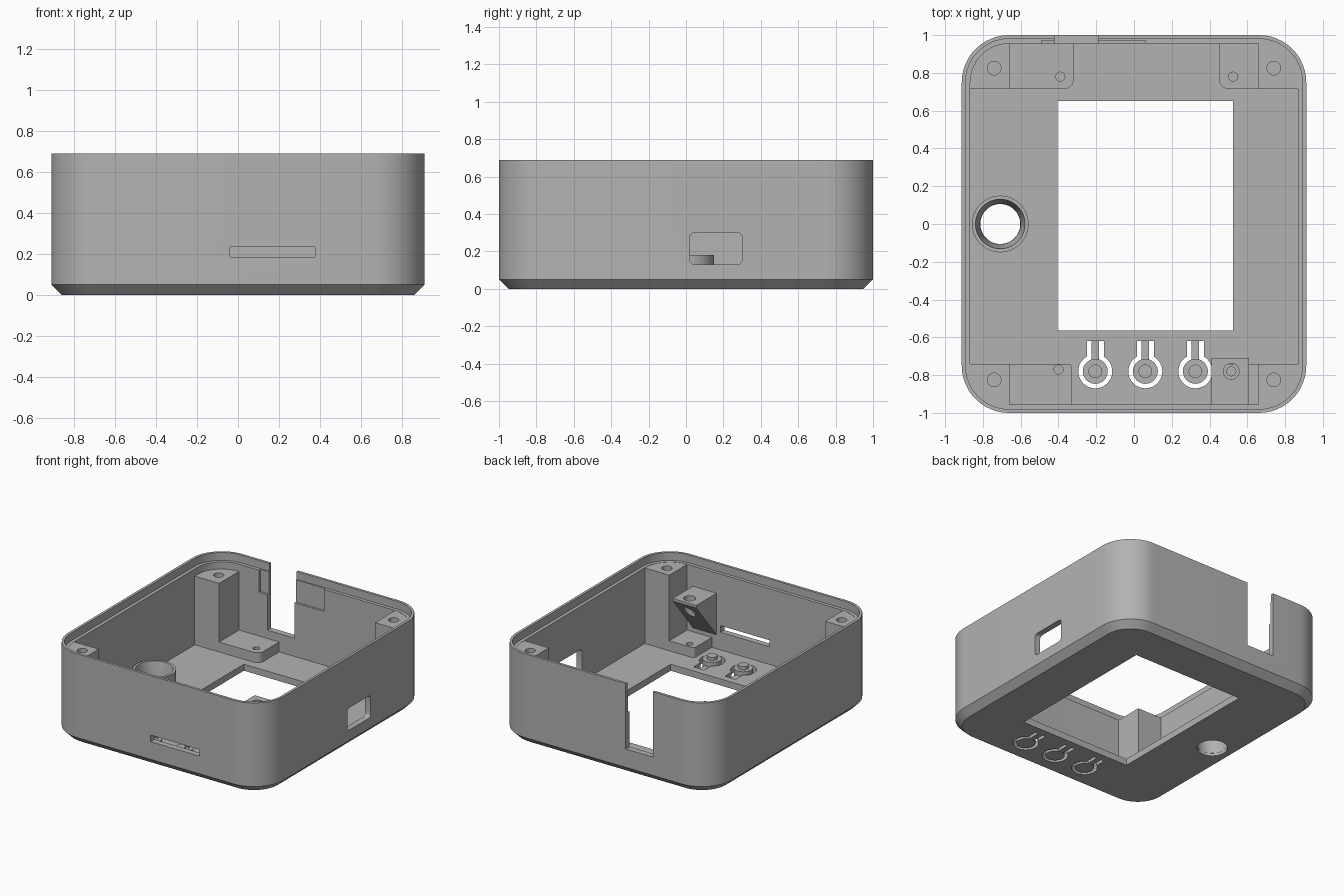
import bpy, bmesh, math
from mathutils import Vector

cube = bpy.data.objects.get("Cube")
if cube:
    bpy.data.objects.remove(cube, do_unlink=True)

grey = bpy.data.materials.new("light grey plastic")
grey.use_nodes = True
GREY = (0.45, 0.45, 0.45, 1)
grey.diffuse_color = GREY
grey.node_tree.nodes["Principled BSDF"].inputs["Base Color"].default_value = GREY


def rounded(x0, x1, y0, y1, radii, steps=12):
    """Rectangle outline; radii run from the (x0, y0) corner anticlockwise."""
    if not isinstance(radii, (list, tuple)):
        radii = [radii] * 4
    pts = []
    corners = [(x0, y0, 1, 1), (x1, y0, -1, 1), (x1, y1, -1, -1), (x0, y1, 1, -1)]
    for i, (x, y, sx, sy) in enumerate(corners):
        r = radii[i]
        if r == 0:
            pts.append((x, y))
            continue
        for k in range(steps + 1):
            a = math.pi + (i + k / steps) * math.pi / 2
            pts.append((x + sx * r + r * math.cos(a), y + sy * r + r * math.sin(a)))
    return pts


def circle(x, y, r, n=40):
    return [(x + r * math.cos(2 * math.pi * k / n), y + r * math.sin(2 * math.pi * k / n))
            for k in range(n)]


def loft(name, rings, axis="z"):
    """Closed solid through (outline, level) rings along an axis."""
    place = {"z": lambda a, b, h: (a, b, h),
             "x": lambda a, b, h: (h, a, b),
             "y": lambda a, b, h: (a, h, b)}[axis]
    bm = bmesh.new()
    loops = [[bm.verts.new(place(a, b, h)) for a, b in pts] for pts, h in rings]
    n = len(loops[0])
    bm.faces.new(loops[0])
    bm.faces.new(loops[-1])
    for low, high in zip(loops, loops[1:]):
        for i in range(n):
            j = (i + 1) % n
            bm.faces.new((low[i], low[j], high[j], high[i]))
    bmesh.ops.recalc_face_normals(bm, faces=bm.faces)
    mesh = bpy.data.meshes.new(name)
    bm.to_mesh(mesh)
    bm.free()
    mesh.materials.append(grey)
    obj = bpy.data.objects.new(name, mesh)
    bpy.context.collection.objects.link(obj)
    return obj


def prism(name, pts, lo, hi, axis="z"):
    return loft(name, [(pts, lo), (pts, hi)], axis)


def box(name, x0, x1, y0, y1, z0, z1):
    return prism(name, rounded(x0, x1, y0, y1, 0), z0, z1)


def activate(obj):
    bpy.ops.object.select_all(action="DESELECT")
    obj.select_set(True)
    bpy.context.view_layer.objects.active = obj


def cut(obj, *cutters):
    """Subtract the cutters one by one, then discard them."""
    activate(obj)
    for cutter in cutters:
        cutter.hide_render = True
        mod = obj.modifiers.new("cut", "BOOLEAN")
        mod.operation, mod.solver, mod.object = "DIFFERENCE", "EXACT", cutter
        bpy.ops.object.modifier_apply(modifier=mod.name)
        bpy.data.objects.remove(cutter, do_unlink=True)


def smooth(obj):
    activate(obj)
    bpy.ops.object.shade_smooth_by_angle(angle=math.radians(30))


W, D, H = 0.912, 1.0, 0.69
FLOOR, LEDGE, PLATFORM = 0.05, 0.63, 0.126


def outline(inset, r):
    return rounded(-W + inset, W - inset, -D + inset, D - inset, r)


# Tray shell with chamfered bottom, cavity and stepped lip
shell = loft("case_shell", [(outline(0.05, 0.20), 0), (outline(0, 0.25), 0.05), (outline(0, 0.25), H)])
cut(shell,
    prism("cavity", outline(0.045, 0.205), FLOOR, H + 0.1),
    prism("lip_step", outline(0.02, 0.23), LEDGE, H + 0.1))

# Screen window, rear cable notch with inner recess, side port and front slot
cut(shell,
    box("screen_window", -0.405, 0.525, -0.565, 0.65, -0.1, 0.1),
    box("rear_notch", -0.42, -0.19, 0.9, 1.1, 0.19, 0.8),
    box("rear_recess", -0.49, 0.06, 0.9, 0.972, 0.46, 0.8),
    prism("side_port", rounded(0.02, 0.30, 0.13, 0.30, 0.025, 5), 0.8, 1.0, "x"),
    prism("front_slot", rounded(-0.04, 0.375, 0.185, 0.235, 0), -1.1, -0.9, "y"))

# Round knob hole and its collar
KX = -0.708
cut(shell, prism("knob_hole", circle(KX, 0, 0.107, 64), -0.1, 0.1))
collar = prism("knob_collar", circle(KX, 0, 0.15, 64), 0.02, 0.18)
cut(collar, loft("collar_bore", [(circle(KX, 0, 0.105, 64), 0.0), (circle(KX, 0, 0.107, 64), FLOOR),
                                 (circle(KX, 0, 0.133, 64), 0.19)]))
smooth(collar)

# Flexible push buttons hinged on tongues
BY = -0.78
for i, x in enumerate((-0.205, 0.06, 0.325)):
    cut(shell,
        prism("button_gap", circle(x, BY, 0.09), -0.1, 0.1),
        box("tongue_gap", x - 0.045, x + 0.045, BY, -0.62, -0.1, 0.1))
    for part in (prism(f"button_disc_{i + 1}", circle(x, BY, 0.066), 0, 0.065),
                 prism(f"button_nub_{i + 1}", circle(x, BY, 0.036), 0.06, 0.09),
                 box(f"button_tongue_{i + 1}", x - 0.02, x + 0.02, BY + 0.05, -0.61, 0.001, 0.03)):
        smooth(part)
smooth(shell)

# Corner screw posts and low mounting platforms: side, end, top, inner y, platform edge, hole
corners = [("rear_right", -1, 1, 0.575, 0.715, -0.32, (-0.39, 0.78)),
           ("rear_left", 1, 1, LEDGE - 0.002, 0.715, 0.45, (0.525, 0.78)),
           ("front_right", -1, -1, LEDGE - 0.002, 0.74, -0.33, (-0.40, -0.77)),
           ("front_left", 1, -1, LEDGE - 0.002, 0.74, 0.45, (0.515, -0.78))]
for name, sx, sy, top, inner, edge, (hx, hy) in corners:
    xs = sorted((sx * 0.66, sx * 0.875))
    ys = sorted((sy * inner, sy * 0.965))
    radii = [0.21 if c == (sx, sy) else 0 for c in ((-1, -1), (1, -1), (1, 1), (-1, 1))]
    post = prism(name + "_post", rounded(*xs, *ys, radii), FLOOR - 0.01, top)
    cut(post, prism("screw_hole", circle(sx * 0.74, sy * 0.825, 0.036, 32), top - 0.25, top + 0.1))
    smooth(post)

    xs = sorted((sx * 0.67, edge))
    soft = 0.05 if sy > 0 else 0.02
    radii = [soft if c == (-sx, -sy) else 0 for c in ((-1, -1), (1, -1), (1, 1), (-1, 1))]
    platform = prism(name + "_platform", rounded(*xs, *ys, radii), FLOOR - 0.01, PLATFORM)
    cut(platform, prism("pilot_hole", circle(hx, hy, 0.024, 24), 0.06, 0.2))
    smooth(platform)

# Wedge bracket on the front wall with a vertical screw hole
wedge = prism("front_bracket", [(-0.965, 0.145), (-0.71, 0.455), (-0.71, 0.475), (-0.965, 0.475)],
              0.41, 0.61, "x")
cut(wedge, prism("bracket_hole", circle(0.515, -0.78, 0.042, 32), 0.1, 0.6))
smooth(wedge)
